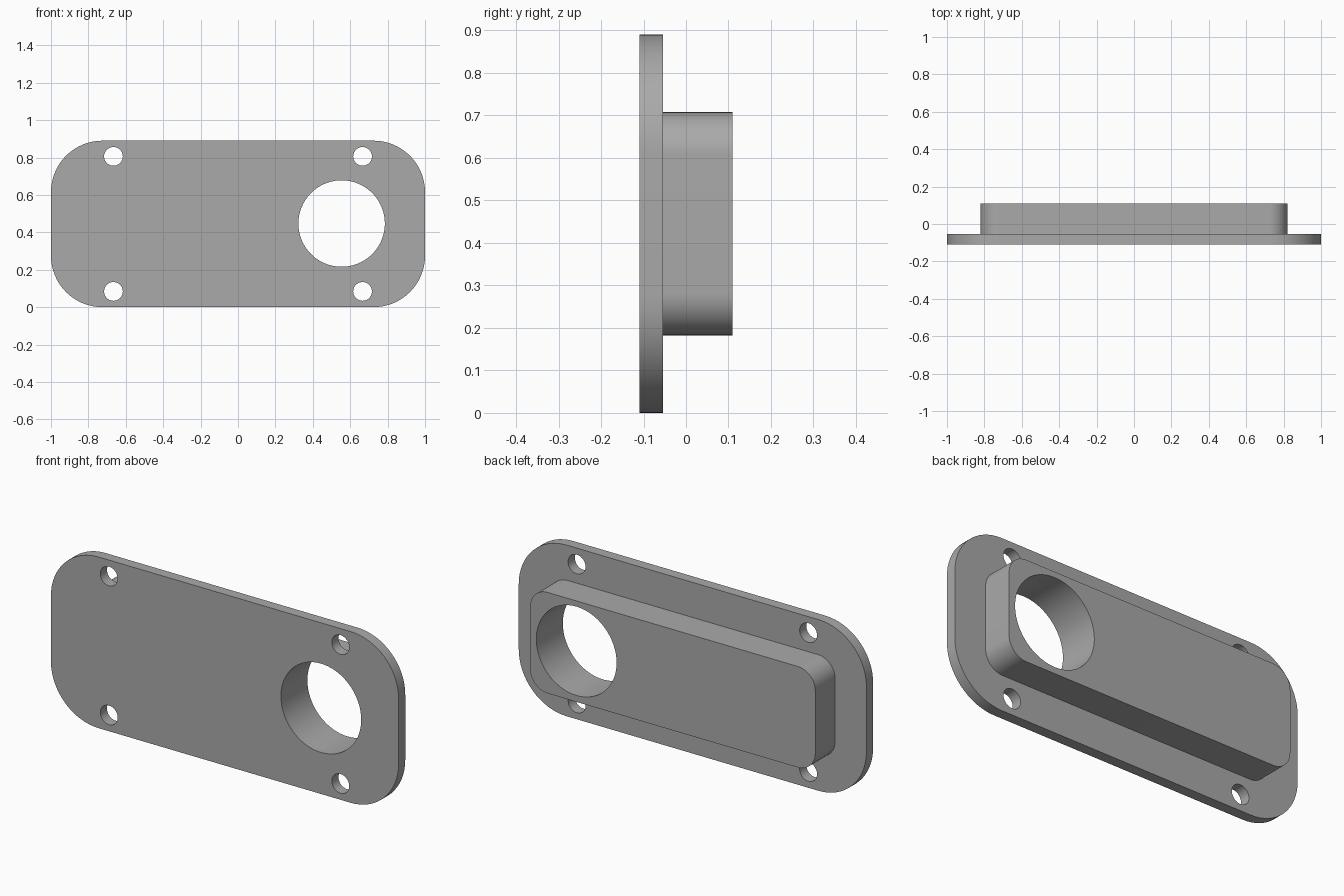
import bpy, bmesh
from math import cos, sin, pi

cube = bpy.data.objects.get("Cube")
if cube:
    bpy.data.objects.remove(cube)

MID_Z = 0.445

grey = bpy.data.materials.new("neutral grey")
grey.use_nodes = True
colour = (0.4, 0.4, 0.4, 1)
grey.diffuse_color = colour
grey.node_tree.nodes["Principled BSDF"].inputs["Base Color"].default_value = colour


def prism(name, outline, y0, y1):
    """Extrude an (x, z) outline from y0 back to y1."""
    bm = bmesh.new()
    face = bm.faces.new([bm.verts.new((x, y0, z)) for x, z in outline])
    new = bmesh.ops.extrude_face_region(bm, geom=[face])["geom"]
    verts = [v for v in new if isinstance(v, bmesh.types.BMVert)]
    bmesh.ops.translate(bm, verts=verts, vec=(0, y1 - y0, 0))
    bmesh.ops.recalc_face_normals(bm, faces=bm.faces)
    mesh = bpy.data.meshes.new(name)
    bm.to_mesh(mesh)
    bm.free()
    mesh.materials.append(grey)
    obj = bpy.data.objects.new(name, mesh)
    bpy.context.collection.objects.link(obj)
    return obj


def arc(x, z, r, start, sweep, steps):
    return [(x + r * cos(start + sweep * i / steps), z + r * sin(start + sweep * i / steps))
            for i in range(steps + 1)]


def circle(x, z, r, steps=64):
    return arc(x, z, r, 0, 2 * pi, steps)[:-1]


def rounded_rect(half_w, half_h, r):
    points = []
    for k, (sx, sz) in enumerate([(1, 1), (-1, 1), (-1, -1), (1, -1)]):
        points += arc(sx * (half_w - r), MID_Z + sz * (half_h - r), r, k * pi / 2, pi / 2, 16)
    return points


def combine(target, tool, operation):
    mod = target.modifiers.new(operation.title(), 'BOOLEAN')
    mod.operation, mod.solver, mod.object = operation, 'EXACT', tool
    bpy.context.view_layer.objects.active = target
    bpy.ops.object.modifier_apply(modifier=mod.name)
    bpy.data.objects.remove(tool)


# Flange plate with the raised block on its back
plate = prism("mounting_plate", rounded_rect(1.0, MID_Z, 0.275), -0.109, -0.054)
block = prism("raised_block", rounded_rect(0.82, 0.2625, 0.1), -0.08, 0.109)
combine(plate, block, 'UNION')

# Large through hole
combine(plate, prism("port_cutter", circle(0.554, 0.447, 0.231, 96), -0.3, 0.3), 'DIFFERENCE')

# Four screw holes
for x in (-0.666, 0.666):
    for dz in (-0.361, 0.361):
        cutter = prism("screw_cutter", circle(x, MID_Z + dz, 0.05, 48), -0.3, 0.3)
        combine(plate, cutter, 'DIFFERENCE')

# Smooth walls, sharp rims
bpy.ops.object.select_all(action='DESELECT')
plate.select_set(True)
bpy.context.view_layer.objects.active = plate
bpy.ops.object.shade_smooth_by_angle(angle=pi / 6)
